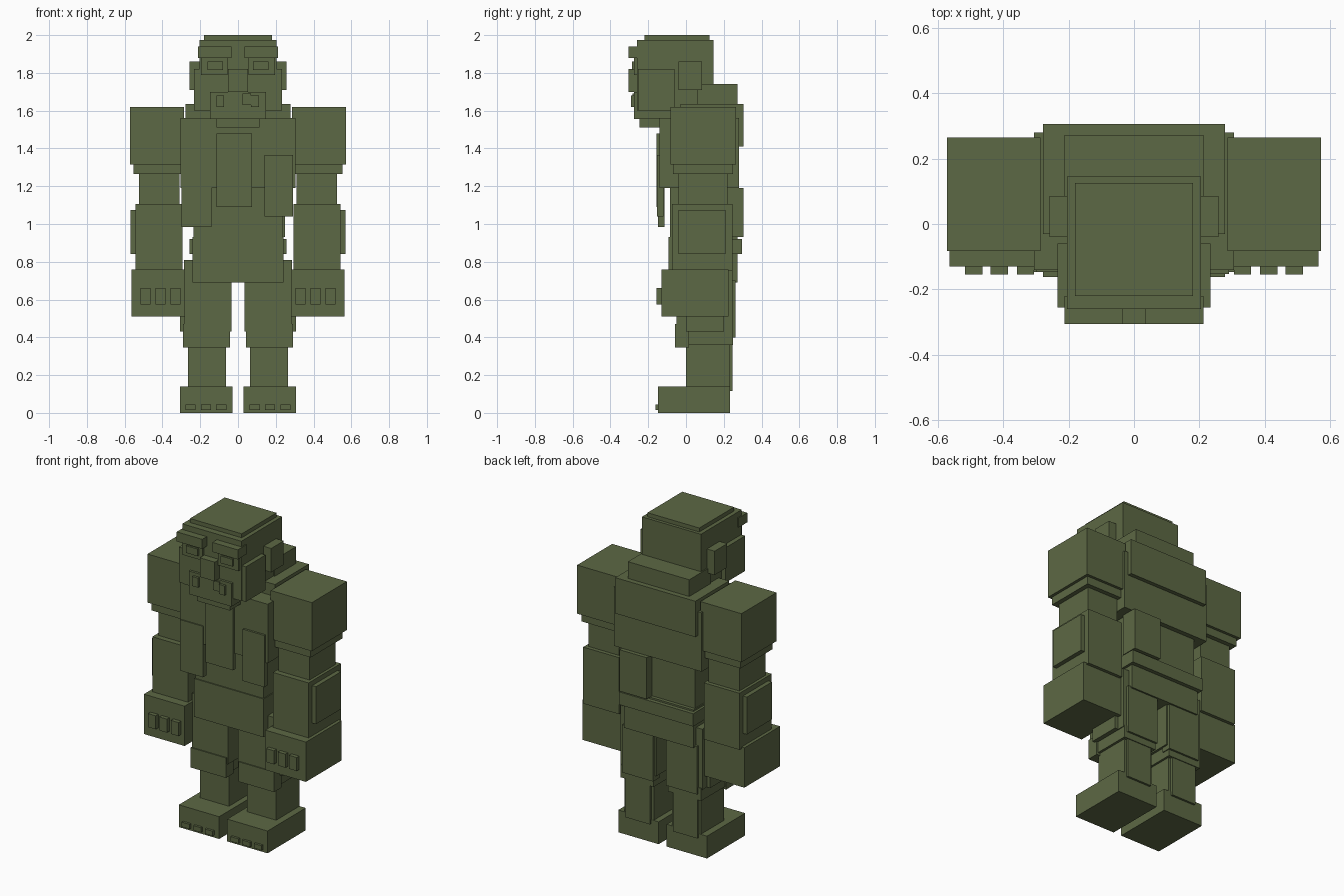
import bpy, bmesh

if "Cube" in bpy.data.objects:
    bpy.data.objects.remove(bpy.data.objects["Cube"], do_unlink=True)

# Single flat colour
olive = bpy.data.materials.new("olive_green")
olive.use_nodes = True
COLOUR = (0.108, 0.138, 0.058, 1)
olive.diffuse_color = COLOUR
bsdf = next(n for n in olive.node_tree.nodes if n.type == 'BSDF_PRINCIPLED')
bsdf.inputs["Base Color"].default_value = COLOUR
bsdf.inputs["Roughness"].default_value = 0.8


def box(name, x, y, z):
    """Box spanning the given (min, max) ranges."""
    bm = bmesh.new()
    bmesh.ops.create_cube(bm, size=1)
    for v in bm.verts:
        v.co = [r[0] if c < 0 else r[1] for c, r in zip(v.co, (x, y, z))]
    mesh = bpy.data.meshes.new(name)
    bm.to_mesh(mesh)
    bm.free()
    mesh.materials.append(olive)
    ob = bpy.data.objects.new(name, mesh)
    bpy.context.collection.objects.link(ob)
    return ob


def pair(name, x, y, z):
    """The same box on both sides of the body."""
    box("left_" + name, x, y, z)
    box("right_" + name, (-x[1], -x[0]), y, z)


def mid(name, half, y, z):
    """Box centred on x = 0."""
    box(name, (-half, half), y, z)


# Head
mid("head", 0.205, (-0.26, 0.145), (1.60, 1.975))
mid("head_cap", 0.18, (-0.22, 0.125), (1.97, 2.0))
mid("nose", 0.052, (-0.305, -0.25), (1.70, 1.82))
mid("muzzle", 0.148, (-0.275, -0.05), (1.555, 1.70))
mid("chin", 0.115, (-0.245, -0.03), (1.51, 1.56))
pair("brow", (0.035, 0.212), (-0.305, -0.22), (1.88, 1.94))
pair("eye_socket", (0.055, 0.195), (-0.275, -0.25), (1.79, 1.88))
pair("eye", (0.08, 0.162), (-0.287, -0.26), (1.815, 1.86))
pair("cheek", (0.19, 0.233), (-0.255, -0.06), (1.60, 1.82))
pair("ear", (0.19, 0.258), (-0.04, 0.085), (1.71, 1.86))
box("right_tooth", (-0.115, -0.075), (-0.29, -0.26), (1.62, 1.68))
box("left_tooth", (0.07, 0.11), (-0.29, -0.26), (1.62, 1.68))
box("inner_tooth", (0.025, 0.068), (-0.283, -0.26), (1.63, 1.69))

# Torso
mid("chest", 0.305, (-0.14, 0.28), (1.19, 1.56))
mid("upper_back", 0.278, (-0.03, 0.305), (1.41, 1.635))
mid("neck_hump", 0.213, (0.06, 0.272), (1.62, 1.74))
mid("waist", 0.236, (-0.085, 0.25), (0.84, 1.20))
mid("hip_skirt", 0.242, (-0.092, 0.272), (0.69, 0.93))
mid("back_belt", 0.258, (0.15, 0.297), (0.84, 0.92))
box("back_pouch", (0.06, 0.25), (0.2, 0.305), (0.93, 1.19))

# Uneven plates on the front
box("chest_plate", (-0.115, 0.075), (-0.156, -0.13), (1.09, 1.48))
box("right_chest_plate", (-0.30, -0.14), (-0.147, -0.115), (0.985, 1.305))
box("left_chest_plate", (0.14, 0.29), (-0.153, -0.12), (1.04, 1.365))

# Arms
pair("shoulder", (0.285, 0.571), (-0.083, 0.265), (1.315, 1.62))
pair("shoulder_cuff", (0.30, 0.553), (-0.068, 0.248), (1.265, 1.32))
pair("upper_arm", (0.31, 0.525), (-0.04, 0.22), (1.09, 1.28))
pair("forearm", (0.295, 0.543), (-0.075, 0.245), (0.75, 1.105))
pair("forearm_plate", (0.53, 0.57), (-0.04, 0.21), (0.84, 1.075))
pair("fist", (0.28, 0.563), (-0.13, 0.225), (0.51, 0.76))
for i, x in enumerate((0.305, 0.385, 0.463)):
    pair(f"knuckle_{i + 1}", (x, x + 0.053), (-0.155, -0.12), (0.575, 0.66))

# Legs
pair("thigh", (0.035, 0.285), (-0.05, 0.245), (0.43, 0.81))
pair("thigh_plate", (0.26, 0.308), (0.0, 0.2), (0.43, 0.70))
pair("thigh_back_plate", (0.045, 0.26), (0.2, 0.262), (0.40, 0.70))
pair("knee", (0.05, 0.28), (-0.04, 0.25), (0.36, 0.44))
pair("knee_pad", (0.043, 0.29), (-0.057, 0.015), (0.345, 0.47))
pair("shin", (0.063, 0.265), (0.0, 0.23), (0.12, 0.37))
pair("calf_plate", (0.08, 0.25), (0.2, 0.245), (0.115, 0.36))
pair("foot", (0.028, 0.308), (-0.147, 0.232), (0.0, 0.14))
for i, x in enumerate((0.062, 0.143, 0.224)):
    pair(f"toe_{i + 1}", (x, x + 0.054), (-0.162, -0.14), (0.015, 0.045))
